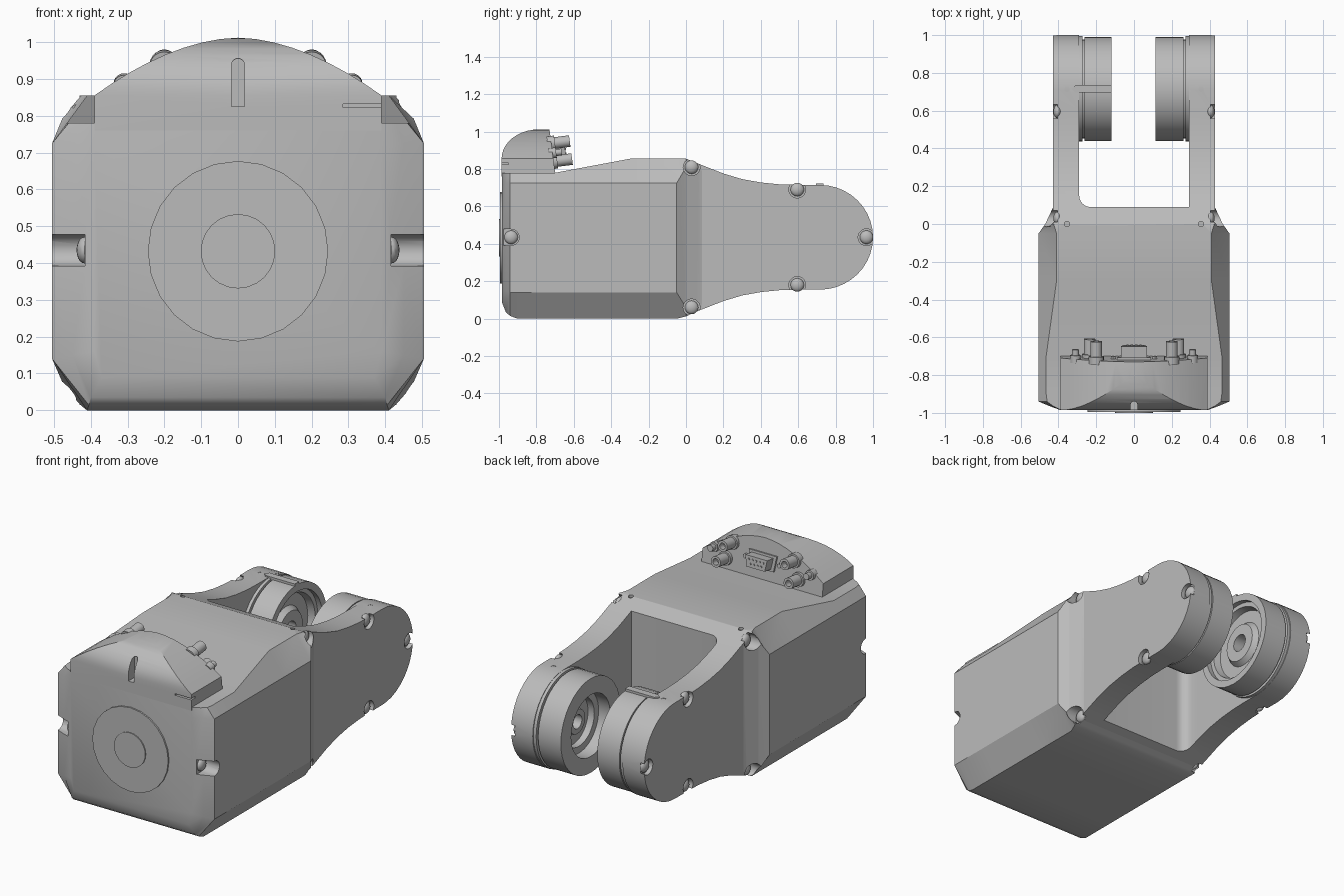
import bpy, bmesh, math
from mathutils import Vector, Matrix

old = bpy.data.objects.get("Cube")
if old:
    bpy.data.objects.remove(old, do_unlink=True)

grey = bpy.data.materials.new("housing grey")
grey.use_nodes = True
grey.diffuse_color = (0.5, 0.5, 0.5, 1)
grey.node_tree.nodes["Principled BSDF"].inputs["Base Color"].default_value = (0.5, 0.5, 0.5, 1)

MID = 0.435      # height of the joint axis
JOINT = 0.715    # y of the joint axis
parts = []


def finish(name, bm, keep=True):
    bmesh.ops.recalc_face_normals(bm, faces=bm.faces)
    mesh = bpy.data.meshes.new(name)
    bm.to_mesh(mesh)
    bm.free()
    mesh.materials.append(grey)
    ob = bpy.data.objects.new(name, mesh)
    bpy.context.collection.objects.link(ob)
    if keep:
        parts.append(ob)
    else:
        ob.hide_render = True
    return ob


def loft(name, rings, keep=True, caps=True):
    bm = bmesh.new()
    loops = [[bm.verts.new(p) for p in ring] for ring in rings]
    for a, b in zip(loops, loops[1:]):
        for i in range(len(a)):
            j = (i + 1) % len(a)
            bm.faces.new((a[i], a[j], b[j], b[i]))
    if caps:
        bm.faces.new(loops[0])
        bm.faces.new(loops[-1])
    return finish(name, bm, keep)


def prism(name, outline, axis, lo, hi, keep=True):
    """Extrude a 2D outline along one axis."""
    def place(p, d):
        q = list(p)
        q.insert(axis, d)
        return q
    return loft(name, [[place(p, d) for p in outline] for d in (lo, hi)], keep)


def rod(name, a, b, r, n=24, keep=True):
    a, b = Vector(a), Vector(b)
    bm = bmesh.new()
    turn = (b - a).to_track_quat('Z', 'Y').to_matrix().to_4x4()
    bmesh.ops.create_cone(bm, cap_ends=True, segments=n, radius1=r, radius2=r,
                          depth=(b - a).length, matrix=Matrix.Translation((a + b) / 2) @ turn)
    return finish(name, bm, keep)


def dome(name, center, r, flat):
    bm = bmesh.new()
    bmesh.ops.create_uvsphere(bm, u_segments=16, v_segments=10, radius=r,
                              matrix=Matrix.Translation(center) @ Matrix.Diagonal((flat, 1, 1, 1)))
    return finish(name, bm)


def lathe(name, profile, n=40):
    """Spin (x, radius) pairs about the joint axis."""
    ang = [2 * math.pi * i / n for i in range(n)]
    return loft(name, [[(x, JOINT + r * math.cos(t), MID + r * math.sin(t)) for t in ang]
                       for x, r in profile])


def carve(targets, cutter, mode='DIFFERENCE'):
    for ob in targets:
        mod = ob.modifiers.new("cut", 'BOOLEAN')
        mod.operation, mod.object, mod.solver = mode, cutter, 'EXACT'
        bpy.context.view_layer.objects.active = ob
        bpy.ops.object.modifier_apply(modifier=mod.name)
    bpy.data.objects.remove(cutter, do_unlink=True)


# Main housing: chamfered sections along y
sections = [  # y, half widths (middle, bottom, top), heights (bottom, low, high, top)
    (-.985, .39, .37, .385, .09, .16, .72, .78),
    (-.963, .45, .40, .43, .035, .15, .725, .78),
    (-.94, .505, .405, .46, .014, .14, .725, .78),
    (-.90, .505, .41, .465, 0, .14, .725, .78),
    (-.70, .505, .41, .465, 0, .14, .725, .78),
    (-.30, .505, .41, .41, 0, .14, .725, .855),
    (-.05, .505, .41, .41, 0, .14, .725, .855),
    (0, .47, .425, .425, .012, .06, .81, .855),
    (.085, .43, .428, .428, .052, .08, .79, .818)]
rings = []
for y, m, b, t, z0, z1, z2, z3 in sections:
    half = [(b, z0), (m, z1), (m, z2), (t, z3)]
    rings.append([(x, y, z) for x, z in half] + [(-x, y, z) for x, z in reversed(half)])
housing = loft("housing", rings)

# Fork: side profile with a slot between the two arms
drop = [(0, .42), (.1, .38), (.2, .341), (.3, .311), (.4, .293), (.5, .283), (.6, .28)]
arc = [(JOINT + .285 * math.sin(math.pi * i / 20), .28 * math.cos(math.pi * i / 20)) for i in range(21)]
outline = ([(y, MID + h) for y, h in drop] + [(y, MID + h) for y, h in arc]
           + [(y, MID - h) for y, h in reversed(drop)])
fork = prism("fork_arms", outline, 0, -.43, .43)
fillet = [(-.23 - .06 * math.sin(t), .15 - .06 * math.cos(t)) for t in
          [math.pi / 2 * i / 6 for i in range(7)]]
slot = prism("slot_cutter", [(.29, 1.2), (.29, .09)] + fillet + [(-.29, 1.2)], 2, -.2, 1.2, False)
carve([fork], slot)

# Joint drums and bearing rings
for s, side in ((-1, "right"), (1, "left")):
    lathe(side + "_joint_drum", [(s * .395, .279), (s * .272, .279), (s * .272, .26)])
lathe("right_bearing_ring", [(-.285, .262), (-.262, .262), (-.262, .275), (-.12, .275), (-.12, .235),
                             (-.15, .235), (-.15, .21), (-.19, .2), (-.19, .13), (-.16, .11),
                             (-.16, .05), (-.25, .05)])
lathe("left_bearing_ring", [(.285, .262), (.262, .262), (.262, .275), (.115, .275), (.115, .18),
                            (.19, .18), (.19, .14), (.23, .14), (.23, .08), (.2, .07),
                            (.2, .04), (.25, .04)])
prism("index_tab", [(-.12, .695), (-.12, .735), (-.31, .735), (-.33, .715), (-.31, .695)],
      2, .69, .722)

# Screw pockets with domed heads
for s in (-1, 1):
    for y, z in ((.03, .81), (.03, .06), (.595, .69), (.595, .18), (.965, MID)):
        carve([housing, fork], rod("pocket", (s * .405, y, z), (s * .6, y, z), .045, 20, False))
        dome("screw_head", (s * .405, y, z), .036, .6)
    carve([housing], rod("pocket", (s * .415, -.935, MID), (s * .6, -.935, MID), .043, 20, False))
    carve([housing], prism("pocket", [(-1.1, MID - .043), (-.935, MID - .043), (-.935, MID + .043),
                                      (-1.1, MID + .043)], 0, s * .415, s * .6, False))
    dome("screw_head", (s * .417, -.935, MID), .036, .6)
    for y, z in ((0.0, .84), (JOINT, .7)):
        carve([housing, fork], rod("pin_hole", (s * .355, y, z), (s * .355, y, 1), .014, 12, False))

# Front flange disc
rod("front_flange", (0, -.97, .432), (0, -.994, .432), .245, 24)
rod("flange_hub", (0, -.97, .432), (0, -1, .432), .101, 24)

# Connector hood: front arch crossed with side profile
arch = [(-.39, .76)] + [(x, 1.012 - .157 * (abs(x) / .39) ** 1.8) for x in
                        [-.39 + .78 * i / 16 for i in range(17)]] + [(.39, .76)]
hood = prism("connector_hood", arch, 1, -1.1, -.6)
curve = [(-.786 - .2 * math.sin(t), .855 + .157 * math.cos(t)) for t in
         [math.pi / 2 * i / 10 for i in range(11)]]
carve([hood], prism("hood_side", [(-.697, .76), (-.73, 1.013)] + curve + [(-.986, .76)],
                    0, -.5, .5, False), 'INTERSECT')
groove = [(-.018, .825)] + [(-.018 * math.cos(math.pi * i / 8), .938 + .018 * math.sin(math.pi * i / 8))
                            for i in range(9)] + [(.018, .825)]
carve([hood], prism("groove", groove, 1, -1.1, -.93, False))
carve([hood], prism("slit", [(.285, .823), (.5, .823), (.5, .832), (.285, .832)], 1, -1.1, -.95, False))

# Connectors on the sloped back of the hood
out = Vector((0, math.cos(.13), math.sin(.13)))
up = Vector((0, -out.z, out.y))
face = Vector((0, -.714, .885))


def socket(name, x, h, r, length, n=20):
    base = face + Vector((x, 0, 0)) + up * h
    return rod(name, base - out * .02, base + out * length, r, n)


for s in (-1, 1):
    for x, h in ((.2, .052), (.235, -.045)):
        socket("coax_collar", s * x, h, .04, .02)
        tube = socket("coax_socket", s * x, h, .031, .1)
        c = face + Vector((s * x, 0, 0)) + up * h
        carve([tube], rod("bore", c + out * .06, c + out * .2, .018, 16, False))
    socket("small_collar", s * .31, 0, .028, .02)
    socket("small_socket", s * .31, 0, .018, .05)
    socket("port_screw", s * .11, 0, .014, .015, 6)

for name, w, h, d in (("port_flange", .09, .045, .012), ("port_shell", .07, .032, .07)):
    edge = [(-w, h), (w, h), (w * .85, -h), (-w * .85, -h)]
    loft(name, [[face + Vector((x, 0, 0)) + up * v + out * k for x, v in edge] for k in (-.02, d)])
for i in range(9):
    row = i // 5
    socket("port_pin", (i % 5 - 2 + .5 * row) * .023, .012 - .024 * row, .006, .075, 8)

# Smooth shading with sharp edges kept
bpy.ops.object.select_all(action='DESELECT')
for ob in parts:
    ob.select_set(True)
bpy.context.view_layer.objects.active = housing
bpy.ops.object.shade_smooth_by_angle(angle=math.radians(28))
